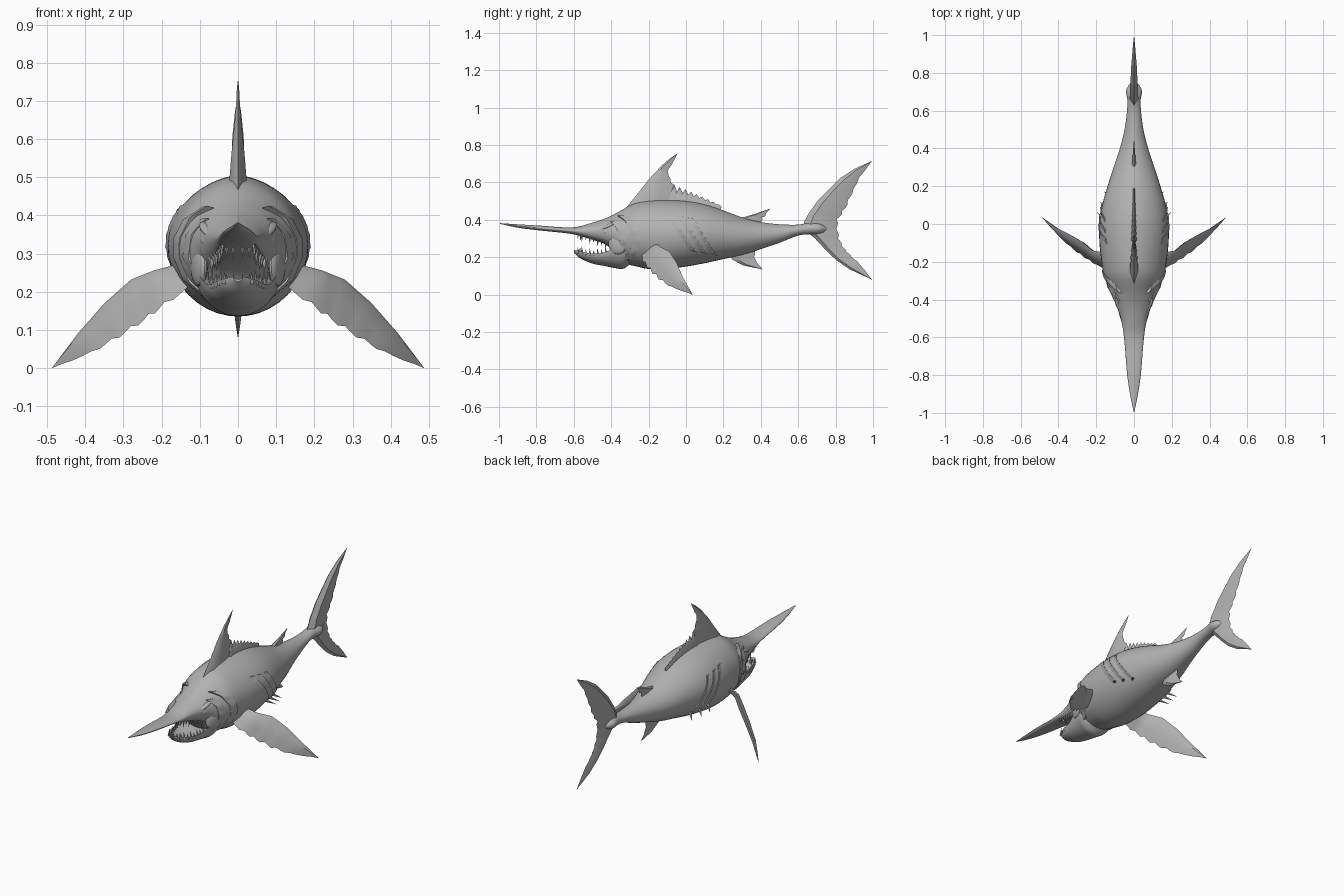
import bpy, bmesh, math
from mathutils import Vector as V

if "Cube" in bpy.data.objects:
    bpy.data.objects.remove(bpy.data.objects["Cube"])

grey = bpy.data.materials.new("flat grey")
grey.diffuse_color = (0.45, 0.45, 0.45, 1)
grey.use_nodes = True
grey.node_tree.nodes["Principled BSDF"].inputs["Base Color"].default_value = grey.diffuse_color


def make(name, bm, mirror=False):
    bmesh.ops.remove_doubles(bm, verts=bm.verts, dist=0.0003)
    bmesh.ops.recalc_face_normals(bm, faces=bm.faces)
    me = bpy.data.meshes.new(name)
    bm.to_mesh(me)
    bm.free()
    me.materials.append(grey)
    ob = bpy.data.objects.new(name, me)
    bpy.context.collection.objects.link(ob)
    if mirror:
        ob.modifiers.new("mirror", 'MIRROR')
    return ob


def loft(bm, rings):
    """Skin a list of closed rings and cap both ends."""
    vs = [[bm.verts.new(p) for p in r] for r in rings]
    n = len(vs[0])
    for a, b in zip(vs, vs[1:]):
        for i in range(n):
            bm.faces.new((a[i], a[(i + 1) % n], b[(i + 1) % n], b[i]))
    bm.faces.new(vs[0])
    bm.faces.new(vs[-1])


def fin(name, stations, thick, sub=4, jag=0.0, mirror=False):
    """Lens-section blade; stations run root to tip as (edge, torn edge)."""
    pts = []
    for (a, b), (c, d) in zip(stations, stations[1:]):
        for k in range(sub):
            t = k / sub
            pts.append((V(a).lerp(V(c), t), V(b).lerp(V(d), t)))
    pts.append((V(stations[-1][0]), V(stations[-1][1])))
    biggest = max((b - a).length for a, b in pts)
    rings = []
    for i, (a, b) in enumerate(pts):
        lo, hi = pts[max(i - 1, 0)], pts[min(i + 1, len(pts) - 1)]
        n = (b - a).cross(hi[0] + hi[1] - lo[0] - lo[1]).normalized()
        w = n * thick * ((b - a).length / biggest) ** 0.8
        if i and i < len(pts) - 1:
            b = b.lerp(a, jag * (0, 1, 0.45)[i % 3])
        m1, m2 = a.lerp(b, 0.2), a.lerp(b, 0.6)
        rings.append([a, m1 + w, m2 + w * 0.7, b, m2 - w * 0.7, m1 - w])
    bm = bmesh.new()
    loft(bm, rings)
    return make(name, bm, mirror)


def flat(pairs):
    return [((0, *a), (0, *b)) for a, b in pairs]


def spike(bm, base, tip, r):
    d = V(tip) - V(base)
    rot = d.to_track_quat('Z', 'Y').to_matrix().to_4x4()
    rot.translation = (V(base) + V(tip)) / 2
    bmesh.ops.create_cone(bm, cap_ends=True, segments=6, radius1=r,
                          radius2=0, depth=d.length, matrix=rot)


def sample(rows, y):
    """Catmull-Rom lookup of the profile rows at y."""
    i = max(k for k in range(len(rows) - 1) if rows[k][0] <= y + 1e-9)
    p1, p2 = rows[i], rows[i + 1]
    p0, p3 = rows[max(i - 1, 0)], rows[min(i + 2, len(rows) - 1)]
    h = p2[0] - p1[0]
    t = (y - p1[0]) / h
    out = []
    for c in range(1, len(p1)):
        m1 = (p2[c] - p0[c]) / (p2[0] - p0[0]) * h
        m2 = (p3[c] - p1[c]) / (p3[0] - p1[0]) * h
        out.append((2*t**3 - 3*t*t + 1) * p1[c] + (t**3 - 2*t*t + t) * m1
                   + (3*t*t - 2*t**3) * p2[c] + (t**3 - t*t) * m2)
    return out


# Body with long bill: y, top, bottom, half width
BODY = [(-.995, .382, .378, .002), (-.9, .376, .358, .021), (-.8, .37, .345, .036),
        (-.6, .36, .322, .053), (-.5, .385, .293, .07), (-.43, .408, .268, .095),
        (-.39, .427, .235, .113), (-.36, .442, .19, .126), (-.32, .466, .165, .142),
        (-.27, .49, .152, .16), (-.2, .502, .137, .172), (-.1, .505, .137, .183),
        (0, .5, .15, .183), (.1, .482, .168, .168), (.2, .45, .19, .14),
        (.3, .413, .212, .108), (.4, .388, .243, .075), (.5, .376, .277, .05),
        (.6, .374, .316, .037), (.66, .385, .322, .035), (.7, .385, .322, .043),
        (.73, .377, .328, .032), (.755, .36, .342, .008)]
SEG = 40
PEAK = 1.2   # above 1 narrows the back towards a ridge


def surf_x(y, z):
    t, b, w = sample(BODY, y)
    u = (z - (t + b) / 2) / ((t - b) / 2)
    return w * max(0.0, 1 - min(1, u * u)) ** (PEAK / 2 if u > 0 else .5)


rings = []
for i in range(91):
    y = -.995 + 1.75 * i / 90
    t, b, w = sample(BODY, y)
    # The palate in front of the mouth corner is flatter
    under = .65 if -.6 < y < -.4 else 1
    ring = []
    for k in range(SEG):
        a = 2 * math.pi * k / SEG
        c, s = math.cos(a), math.sin(a)
        c = math.copysign(abs(c) ** (PEAK if s > 0 else under), c)
        ring.append((w * c, y, (t + b) / 2 + (t - b) / 2 * s))
    rings.append(ring)
bm = bmesh.new()
loft(bm, rings)
make("body_and_bill", bm)

# Lower jaw with a scooped mouth floor
JAW = [(-.6, .24, .226, .012), (-.57, .232, .197, .045), (-.5, .22, .166, .072),
       (-.44, .225, .154, .088), (-.38, .25, .142, .105), (-.335, .26, .138, .115),
       (-.29, .26, .172, .11)]
rings = []
for i in range(25):
    y = -.6 + .31 * i / 24
    t, b, w = sample(JAW, y)
    ring = []
    for k in range(32):
        a = 2 * math.pi * k / 32
        s = math.sin(a)
        ring.append((w * math.cos(a), y, t + (t - b) * (s if s < 0 else -.5 * s)))
    rings.append(ring)
bm = bmesh.new()
loft(bm, rings)
make("lower_jaw", bm)

# Teeth along both jaws, with a few across the front
bm = bmesh.new()
for i in range(8):
    y = -.575 + .021 * i
    t, b, w = sample(BODY, y)
    z = (t + b) / 2 - .4 * (t - b)
    spike(bm, (w * .74, y, z + .012), (w * .7, y - .004, b - (.03 if i % 2 else .016)), .008)
    t, b, w = sample(JAW, y)
    spike(bm, (w * .9, y, t - .012), (w * .84, y - .004, t + (.03 if i % 2 else .02)), .007)
for x in (.012, .03):
    spike(bm, (x, -.56, .325), (x, -.565, .285), .007)
    spike(bm, (x, -.575 + x / 2, .215), (x, -.578 + x / 2, .25), .007)
make("teeth", bm, True)

# Eyes, brows and cheeks
for name, loc, size, tilt in (("eye", (.087, -.43, .335), (.01, .016, .012), 0),
                              ("brow", (.077, -.425, .362), (.02, .05, .011), .4),
                              ("cheek", (.102, -.365, .27), (.018, .05, .055), 0)):
    bm = bmesh.new()
    bmesh.ops.create_uvsphere(bm, u_segments=20, v_segments=12, radius=1)
    c, s = math.cos(tilt), math.sin(tilt)
    for v in bm.verts:
        x, y, z = (v.co[k] * size[k] for k in range(3))
        v.co = (loc[0] + x + .3 * y, loc[1] + y * c - z * s, loc[2] + y * s + z * c)
    make(name, bm, True)


# Flaps lying on the flank: gill cover, cheek fold and open slashes
def flap(name, path, out, back, thick, jag):
    st = []
    for y, z in path:
        x = surf_x(y, z)
        st.append(((x - .025, y - .035, z), (x + out, y + back, z)))
    fin(name, st, thick, 4, jag, True)


flap("gill_cover", [(-.33, .42), (-.29, .39), (-.26, .34), (-.25, .29), (-.265, .23),
                    (-.3, .19)], .008, .008, .014, 0)
flap("cheek_fold", [(-.37, .39), (-.335, .35), (-.32, .29), (-.335, .22)], .006, .006, .012, 0)
bm = bmesh.new()
for i, y0 in enumerate((-.085, -.03, .025)):
    path = [(y0 + .115 * k / 5, .425 - .18 * k / 5 - .008 * i) for k in range(6)]
    flap("flank_slash_%d" % (i + 1), path, .007, .012, .014, .06)
    # Spike at the lower end of each slash
    y, z = path[-1]
    x = surf_x(y, z)
    spike(bm, (x - .015, y - .02, z + .012), (x + .04, y + .035, z - .025), .012)
make("flank_spikes", bm, True)

# Dorsal fin
fin("dorsal_fin", flat([((-.34, .44), (-.02, .47)), ((-.25, .55), (-.05, .565)),
    ((-.2, .615), (-.08, .61)), ((-.13, .69), (-.098, .66)), ((-.085, .728), (-.07, .705)),
    ((-.045, .756), (-.045, .755))]), .026, 4, .06)

# Torn low ridge behind the dorsal fin
st = []
for i in range(19):
    y = -.1 + .27 * i / 18
    top = sample(BODY, y)[0]
    h = (.014 + .075 * (1 - i / 18) ** 1.4) * (1 if i % 2 else .6)
    st.append(((y, top - .03), (y + .022, top + h)))
fin("dorsal_ridge", flat(st), .016, 1)

# Second dorsal fin and anal fin
fin("rear_dorsal_fin", flat([((.26, .4), (.42, .37)), ((.31, .415), (.41, .405)),
    ((.37, .432), (.425, .42)), ((.45, .46), (.449, .459))]), .013, 3, .15)
fin("anal_fin", flat([((.22, .23), (.38, .26)), ((.25, .185), (.37, .215)),
    ((.31, .155), (.375, .18)), ((.41, .135), (.409, .136))]), .014, 3, .08)

# Tail fin lobes
fin("tail_upper_lobe", flat([((.62, .36), (.81, .33)), ((.65, .425), (.815, .4)),
    ((.71, .51), (.855, .46)), ((.82, .62), (.89, .54)), ((.9, .672), (.925, .62)),
    ((.995, .715), (.994, .714))]), .024, 4, .07)
fin("tail_lower_lobe", flat([((.63, .35), (.81, .37)), ((.69, .3), (.82, .3)),
    ((.75, .235), (.845, .25)), ((.805, .183), (.88, .21)), ((.875, .135), (.93, .165)),
    ((.995, .08), (.994, .081))]), .022, 4, .06)

# Pectoral fins sweeping down and back
fin("pectoral_fin", [((.11, -.16, .285), (.11, -.25, .22)),
    ((.22, -.14, .256), (.19, -.225, .165)), ((.28, -.09, .232), (.245, -.19, .122)),
    ((.35, -.05, .17), (.31, -.145, .08)), ((.42, -.015, .09), (.38, -.085, .04)),
    ((.487, .035, .001), (.487, .034, 0))], .015, 4, .09, True)

# Smooth shading with sharp edges kept
for ob in bpy.data.objects:
    ob.select_set(True)
    bpy.context.view_layer.objects.active = ob
bpy.ops.object.shade_smooth_by_angle(angle=math.radians(35))
